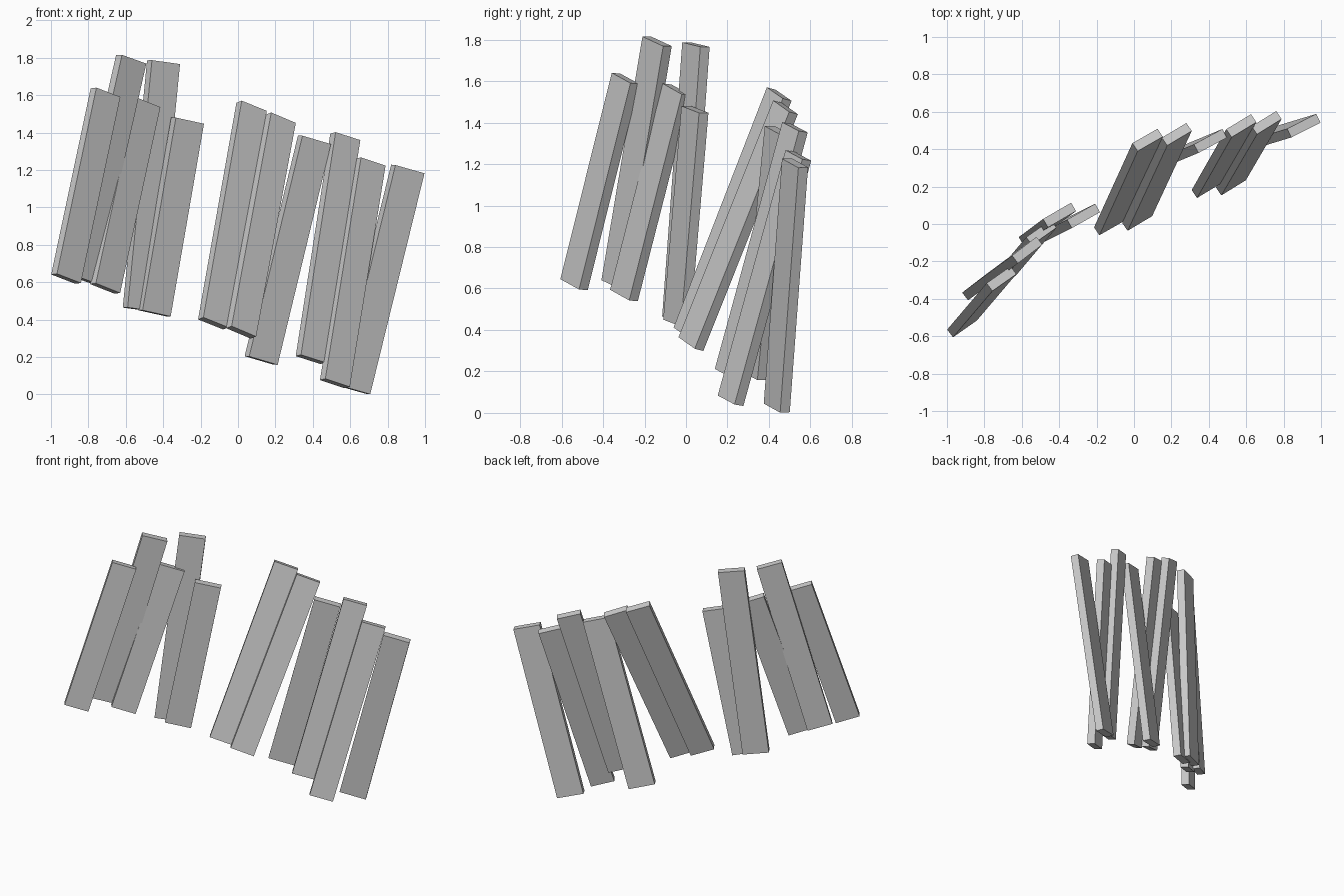
import bpy, bmesh
from mathutils import Vector

THICK = 0.052

# Each plank: bottom and top of its front-left edge, then the (x, y) run of its width
PLANKS = [
    # left group
    ((-.968, -.606, .645), (-.757, -.358, 1.640), (.128, .090)),
    ((-.887, -.408, .640), (-.620, -.210, 1.815), (.130, .100)),
    ((-.760, -.366, .594), (-.545, -.112, 1.588), (.130, .092)),
    ((-.590, -.115, .465), (-.460, -.018, 1.787), (.150, .087)),
    ((-.510, -.110, .450), (-.332, -.022, 1.480), (.150, .085)),
    # right group
    ((-.185, -.060, .412), (.020, .390, 1.570), (.134, .077)),
    ((-.034, -.036, .365), (.178, .420, 1.507), (.131, .078)),
    ((.060, .262, .203), (.345, .380, 1.383), (.152, .082)),
    ((.337, .139, .212), (.522, .464, 1.402), (.132, .080)),
    ((.467, .153, .084), (.658, .480, 1.267), (.131, .081)),
    ((.552, .375, .045), (.842, .463, 1.226), (.155, .079)),
]


def plank(name, low, high, run):
    low, high = Vector(low), Vector(high)
    axis = high - low
    # slope the width so that it stays square to the length
    width = Vector((run[0], run[1], -(axis.x * run[0] + axis.y * run[1]) / axis.z))
    depth = axis.cross(width).normalized() * THICK
    bm = bmesh.new()
    bmesh.ops.create_cube(bm, size=1)
    for v in bm.verts:
        u = v.co + Vector((.5, .5, .5))
        v.co = low + width * u.x + depth * u.y + axis * u.z
    bmesh.ops.recalc_face_normals(bm, faces=bm.faces)
    mesh = bpy.data.meshes.new(name)
    bm.to_mesh(mesh)
    bm.free()
    bpy.context.collection.objects.link(bpy.data.objects.new(name, mesh))


for i, (low, high, run) in enumerate(PLANKS, 1):
    side = "left" if i <= 5 else "right"
    plank(f"{side}_plank_{i}", low, high, run)
